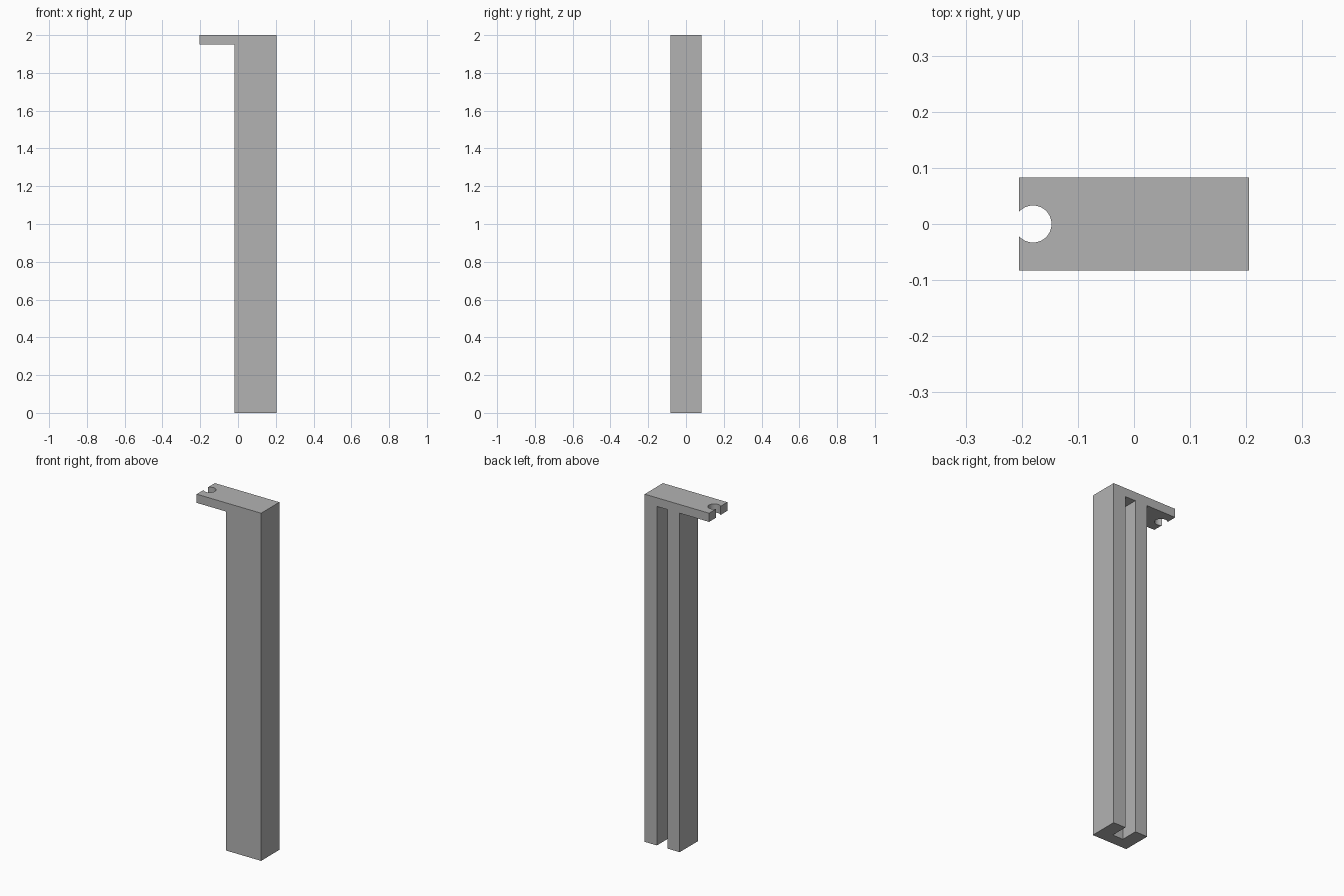
import bpy, bmesh
from math import radians
from mathutils import Matrix

if "Cube" in bpy.data.objects:
    bpy.data.objects.remove(bpy.data.objects["Cube"], do_unlink=True)

HALF_X, HALF_Y, HEIGHT = 0.205, 0.083, 2.0
POST_X = -0.018       # inner side of the post
ARM_Z = 1.95          # underside of the arm and top of the slot

grey = bpy.data.materials.new("plain grey")
grey.use_nodes = True
colour = (0.45, 0.45, 0.45, 1)
grey.diffuse_color = colour
grey.node_tree.nodes["Principled BSDF"].inputs["Base Color"].default_value = colour


def add_object(name, bm):
    bmesh.ops.recalc_face_normals(bm, faces=bm.faces)
    mesh = bpy.data.meshes.new(name)
    bm.to_mesh(mesh)
    bm.free()
    mesh.materials.append(grey)
    obj = bpy.data.objects.new(name, mesh)
    bpy.context.collection.objects.link(obj)
    return obj


def cut(target, cutter):
    cutter.hide_render = True
    mod = target.modifiers.new("cut", 'BOOLEAN')
    mod.operation, mod.solver, mod.object = 'DIFFERENCE', 'EXACT', cutter
    bpy.context.view_layer.objects.active = target
    bpy.ops.object.modifier_apply(modifier=mod.name)
    bpy.data.objects.remove(cutter, do_unlink=True)


# Post with overhanging arm: an L profile extruded front to back
outline = [(POST_X, 0), (HALF_X, 0), (HALF_X, HEIGHT),
           (-HALF_X, HEIGHT), (-HALF_X, ARM_Z), (POST_X, ARM_Z)]
bm = bmesh.new()
face = bm.faces.new([bm.verts.new((x, -HALF_Y, z)) for x, z in outline])
side = bmesh.ops.extrude_face_region(bm, geom=[face])
moved = [v for v in side["geom"] if isinstance(v, bmesh.types.BMVert)]
bmesh.ops.translate(bm, verts=moved, vec=(0, 2 * HALF_Y, 0))
bracket = add_object("post_with_arm", bm)

# Long slot in the back, open at the bottom
x0, x1, y0, y1, z0 = 0.06, 0.127, -0.017, 0.2, -0.1
bm = bmesh.new()
bmesh.ops.create_cube(bm, size=1, matrix=Matrix.Translation(
    ((x0 + x1) / 2, (y0 + y1) / 2, (z0 + ARM_Z) / 2))
    @ Matrix.Diagonal((x1 - x0, y1 - y0, ARM_Z - z0, 1)))
cut(bracket, add_object("slot_cutter", bm))

# Round snap-in notch breaking through the arm tip
bm = bmesh.new()
bmesh.ops.create_cone(bm, cap_ends=True, segments=48, radius1=0.033, radius2=0.033,
                      depth=0.2, matrix=Matrix.Translation((-0.18, 0, 1.975)))
cut(bracket, add_object("notch_cutter", bm))

bpy.ops.object.select_all(action='DESELECT')
bracket.select_set(True)
bpy.context.view_layer.objects.active = bracket
bpy.ops.object.shade_smooth_by_angle(angle=radians(30))
